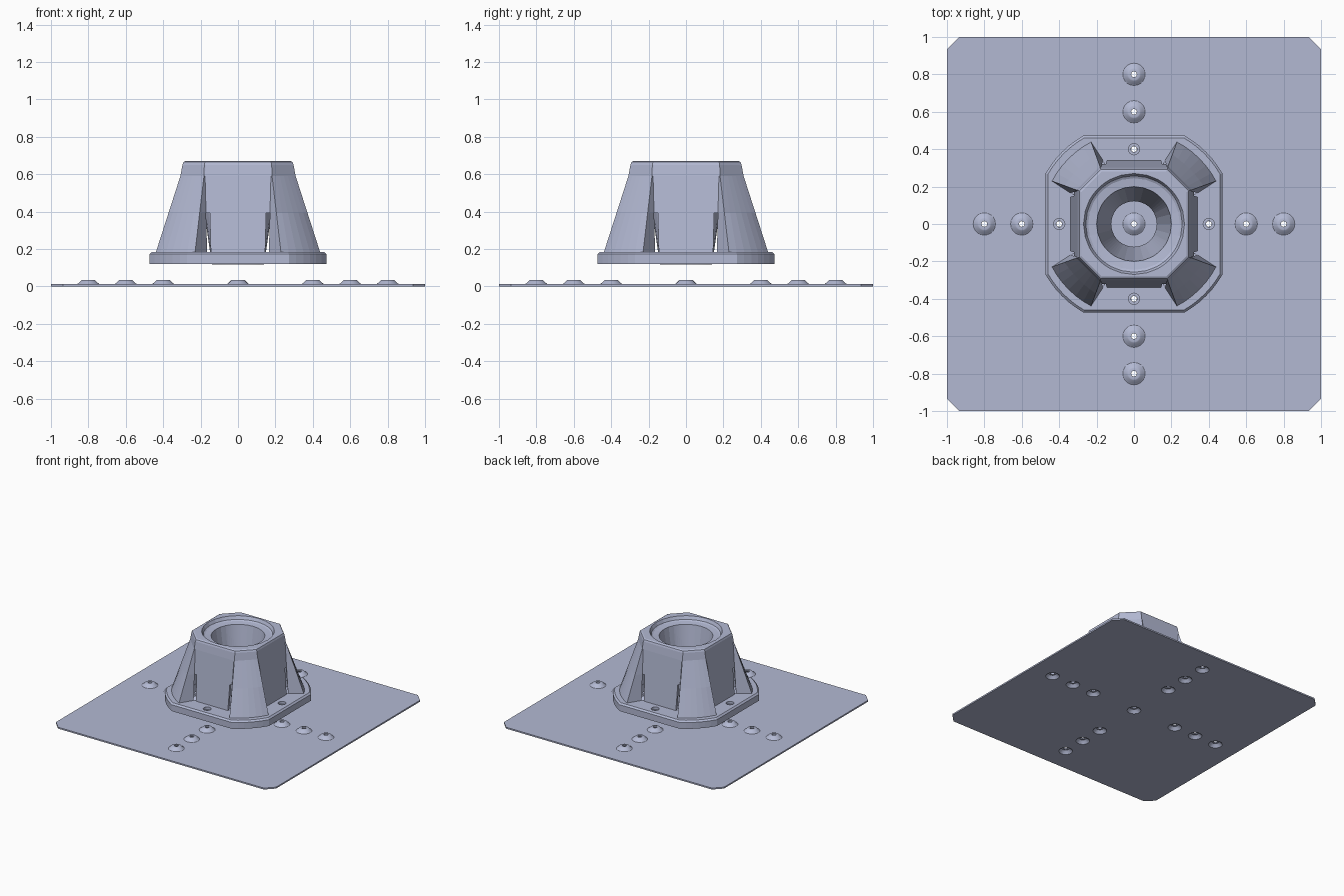
import bpy, bmesh, math
from mathutils import Vector

if "Cube" in bpy.data.objects:
    bpy.data.objects.remove(bpy.data.objects["Cube"])

mat = bpy.data.materials.new("pale blue grey")
mat.diffuse_color = (0.45, 0.485, 0.65, 1)
mat.use_nodes = True
mat.node_tree.nodes["Principled BSDF"].inputs["Base Color"].default_value = mat.diffuse_color


def make(name, bm):
    me = bpy.data.meshes.new(name)
    bm.to_mesh(me)
    bm.free()
    me.materials.append(mat)
    ob = bpy.data.objects.new(name, me)
    bpy.context.collection.objects.link(ob)
    return ob


def activate(ob):
    bpy.ops.object.select_all(action='DESELECT')
    ob.select_set(True)
    bpy.context.view_layer.objects.active = ob


def apply_mod(ob, kind, **settings):
    m = ob.modifiers.new(kind.lower(), kind)
    for key, value in settings.items():
        setattr(m, key, value)
    activate(ob)
    bpy.ops.object.modifier_apply(modifier=m.name)


def loft(bm, loops, closed=False, skip=lambda level, i: False):
    """Skin counter-clockwise loops that all have the same point count."""
    rows = [[bm.verts.new(p) for p in loop] for loop in loops]
    n = len(rows[0])
    for k in range(len(rows) if closed else len(rows) - 1):
        a, b = rows[k], rows[(k + 1) % len(rows)]
        for i in range(n):
            j = (i + 1) % n
            if not skip(k, i):
                bm.faces.new((a[i], a[j], b[j], b[i]))


def lathe(bm, profile, centre, segs=20):
    """Turn a closed (radius, z) profile into a ring at centre."""
    loft(bm, [[(centre[0] + r * math.cos(2 * math.pi * i / segs),
                centre[1] + r * math.sin(2 * math.pi * i / segs), z)
               for i in range(segs)] for r, z in profile], closed=True)


def add_cylinders(bm, centres, r, z0, z1, segs=20):
    for x, y in centres:
        ring = [(x + r * math.cos(2 * math.pi * i / segs),
                 y + r * math.sin(2 * math.pi * i / segs)) for i in range(segs)]
        lo = [bm.verts.new((*p, z0)) for p in ring]
        hi = [bm.verts.new((*p, z1)) for p in ring]
        bm.faces.new(lo[::-1])
        bm.faces.new(hi)
        for i in range(segs):
            j = (i + 1) % segs
            bm.faces.new((lo[i], lo[j], hi[j], hi[i]))


def cut(ob, centres, r, z0, z1):
    bm = bmesh.new()
    add_cylinders(bm, centres, r, z0, z1)
    cutter = make("hole_cutter", bm)
    cutter.hide_render = True
    apply_mod(ob, 'BOOLEAN', operation='DIFFERENCE', solver='EXACT', object=cutter)
    bpy.data.objects.remove(cutter)


ARC = 7          # points across each corner
SLOT = 0.02      # slot width beside each corner leg


def outline(half, h, corner, z, round_corner=True):
    """Four flat panels (half-width h at distance half) joined by corners that
    start at the point corner = (x, y) and are arced or straight."""
    ys = [-h, -h + SLOT, -h * 0.45, 0, h * 0.45, h - SLOT, h]
    quarter = [Vector((half, y)) for y in ys]
    a, b = Vector(corner), Vector(corner[::-1])
    for i in range(ARC):
        p = a.lerp(b, i / (ARC - 1))
        quarter.append(p.normalized() * a.length if round_corner else p)
    pts = []
    for q in range(4):
        for p in quarter:
            for _ in range(q):
                p = Vector((-p.y, p.x))
            pts.append(Vector((p.x, p.y, z)))
    return pts


def mix(a, b, t):
    return [p.lerp(q, t) for p, q in zip(a, b)]


# Base plate with clipped corners
spots = [(0, 0)]
for d in (0.4, 0.6, 0.8):
    spots += [(d, 0), (-d, 0), (0, d), (0, -d)]
c = 0.935
corners = [(1, -c), (1, c), (c, 1), (-c, 1), (-1, c), (-1, -c), (-c, -1), (c, -1)]
bm = bmesh.new()
low = [bm.verts.new((x, y, 0)) for x, y in corners]
face = bm.faces.new(low[::-1])
side = bmesh.ops.extrude_face_region(bm, geom=[face])
bmesh.ops.translate(bm, vec=(0, 0, 0.012),
                    verts=[v for v in side["geom"] if isinstance(v, bmesh.types.BMVert)])
bmesh.ops.recalc_face_normals(bm, faces=bm.faces)
plate = make("base_plate", bm)
cut(plate, spots, 0.06, -0.05, 0.05)

# Raised hollow dimples with a small hole in each
dimple = [(0.06, 0), (0.06, 0.012), (0.05, 0.019), (0.036, 0.033), (0.03, 0.035),
          (0.015, 0.035), (0.015, 0.024), (0.028, 0.024), (0.048, 0.006), (0.052, 0)]
bm = bmesh.new()
for s in spots:
    lathe(bm, dimple, s)
bmesh.ops.recalc_face_normals(bm, faces=bm.faces)
dimples = make("plate_dimples", bm)
activate(dimples)
bpy.ops.object.shade_smooth_by_angle(angle=math.radians(40))

# Housing: flared corner legs and recessed panels, collar, rim and tapered bore
foot = outline(0.34, 0.165, (0.44, 0.23), 0.18)
neck = outline(0.305, 0.176, (0.308, 0.182), 0.59, False)
collar = outline(0.297, 0.174, (0.297, 0.18), 0.65, False)
edge = outline(0.292, 0.172, (0.292, 0.177), 0.664, False)
top = outline(0.282, 0.168, (0.282, 0.172), 0.67, False)


def circle(r, z):
    return [Vector((p.x, p.y, 0)).normalized() * r + Vector((0, 0, z)) for p in top]


PER = 7 + ARC
bm = bmesh.new()
loft(bm, [foot, mix(foot, neck, 0.52), neck, collar, edge, top,
          circle(0.27, 0.67), circle(0.258, 0.645), circle(0.245, 0.638),
          circle(0.2, 0.632), circle(0.122, 0.12)],
     skip=lambda level, i: level == 0 and i % PER in (0, 5))
housing = make("housing", bm)
apply_mod(housing, 'SOLIDIFY', thickness=0.018, offset=-1)

# Mounting flange under the housing, with bevelled top edge and screw holes
inner = [Vector((p.x * 0.94, p.y * 0.94, 0)) for p in foot]
bm = bmesh.new()
loft(bm, [[p + Vector((0, 0, 0.12)) for p in inner],
          outline(0.472, 0.265, (0.472, 0.272), 0.12),
          outline(0.472, 0.265, (0.472, 0.272), 0.172),
          outline(0.46, 0.26, (0.46, 0.267), 0.185),
          [p + Vector((0, 0, 0.185)) for p in inner]], closed=True)
bmesh.ops.recalc_face_normals(bm, faces=bm.faces)
flange = make("flange", bm)
screws = [(0.4, 0), (-0.4, 0), (0, 0.4), (0, -0.4)]
cut(flange, screws, 0.03, 0.165, 0.25)
cut(flange, screws, 0.016, 0.05, 0.25)
